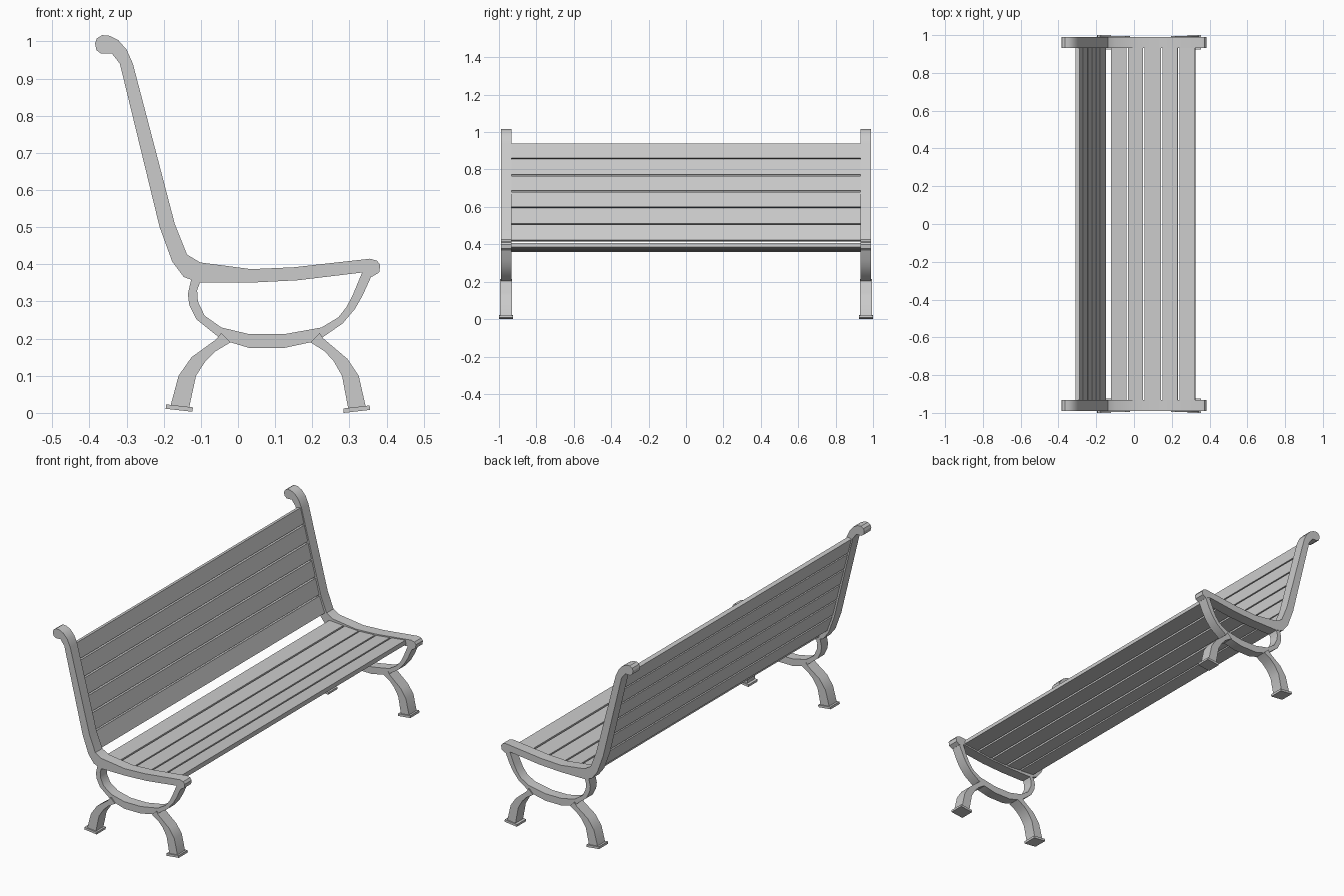
import bpy, bmesh, math
from mathutils import Vector

if "Cube" in bpy.data.objects:
    bpy.data.objects.remove(bpy.data.objects["Cube"])


def profile(name, pts, y0, y1, mirrored=True, smooth=True):
    """Extrude an (x, z) outline along y, optionally mirrored to the other end."""
    bm = bmesh.new()
    face = bm.faces.new([bm.verts.new((x, y0, z)) for x, z in pts])
    ext = bmesh.ops.extrude_face_region(bm, geom=[face])
    moved = [g for g in ext["geom"] if isinstance(g, bmesh.types.BMVert)]
    bmesh.ops.translate(bm, verts=moved, vec=(0, y1 - y0, 0))
    bmesh.ops.recalc_face_normals(bm, faces=bm.faces)
    me = bpy.data.meshes.new(name)
    bm.to_mesh(me)
    bm.free()
    ob = bpy.data.objects.new(name, me)
    bpy.context.collection.objects.link(ob)
    if smooth:
        bpy.ops.object.select_all(action='DESELECT')
        ob.select_set(True)
        bpy.context.view_layer.objects.active = ob
        bpy.ops.object.shade_smooth_by_angle(angle=math.radians(32))
    if mirrored:
        m = ob.modifiers.new("Mirror", 'MIRROR')
        m.use_axis = (False, True, False)
    return ob


def plank(name, a, b, t, y0, y1, mirrored=False):
    """Flat board whose cross-section runs from a to b with thickness t."""
    a, b = Vector(a), Vector(b)
    d = (b - a).normalized()
    n = Vector((-d.y, d.x)) * t / 2
    return profile(name, [a - n, b - n, b + n, a + n], y0, y1, mirrored, False)


# Back and seat rail with scrolled ends
profile("side_rail", [
    (-.385, .995), (-.380, 1.008), (-.366, 1.017), (-.345, 1.015), (-.322, 1.003),
    (-.300, .978), (-.283, .94), (-.170, .508), (-.137, .426), (-.102, .405),
    (.035, .387), (.15, .392), (.355, .415), (.374, .410), (.383, .398),
    (.380, .378), (.360, .366), (.335, .378), (.16, .357), (.04, .351),
    (-.10, .351), (-.125, .358), (-.146, .366), (-.177, .407), (-.211, .50),
    (-.318, .94), (-.340, .968), (-.368, .967), (-.381, .976)], .932, .990)

# Open hoop below the seat
profile("side_hoop", [
    (-.125, .364), (-.135, .32), (-.131, .29), (-.112, .252), (-.056, .207),
    (-.02, .19), (.03, .175), (.125, .175), (.195, .19), (.23, .205),
    (.282, .241), (.315, .28), (.335, .315), (.360, .370), (.335, .380),
    (.308, .315), (.292, .285), (.27, .257), (.225, .230), (.125, .212),
    (.03, .212), (-.045, .230), (-.09, .262), (-.108, .30), (-.110, .33),
    (-.10, .358)], .934, .988)

# Curved legs
profile("back_leg", [
    (-.045, .215), (-.060, .197), (-.125, .150), (-.160, .10), (-.183, .014),
    (-.132, .012), (-.113, .10), (-.087, .140), (-.060, .166), (-.02, .19)],
    .931, .994)
profile("front_leg", [
    (.220, .215), (.230, .200), (.295, .145), (.325, .10), (.345, .012),
    (.297, .010), (.280, .10), (.257, .140), (.233, .166), (.195, .19)],
    .931, .994)

# Slightly tilted foot plates
plank("back_foot", (-.194, .017), (-.122, .009), .012, .925, 1.0, True)
plank("front_foot", (.284, .006), (.355, .014), .012, .925, 1.0, True)


def slats(name, path, edges, axis, gap, t):
    """Lay boards along an (x, z) path, divided at the given edge values."""
    def at(v):
        for p, q in zip(path, path[1:]):
            if v <= q[axis]:
                break
        return Vector(p).lerp(Vector(q), (v - p[axis]) / (q[axis] - p[axis]))
    for i, (lo, hi) in enumerate(zip(edges, edges[1:])):
        plank(f"{name}_{i + 1}", at(lo + gap / 2), at(hi - gap / 2), t, -.936, .936)


# Boards of the backrest and seat
slats("back_slat", [(-.155, .41), (-.190, .505), (-.300, .94)],
      [.415, .505, .594, .680, .767, .855, .941], 1, .008, .022)
slats("seat_slat", [(-.13, .382), (.04, .370), (.155, .375), (.33, .396)],
      [-.126, -.036, .052, .148, .237, .328], 0, .009, .022)
